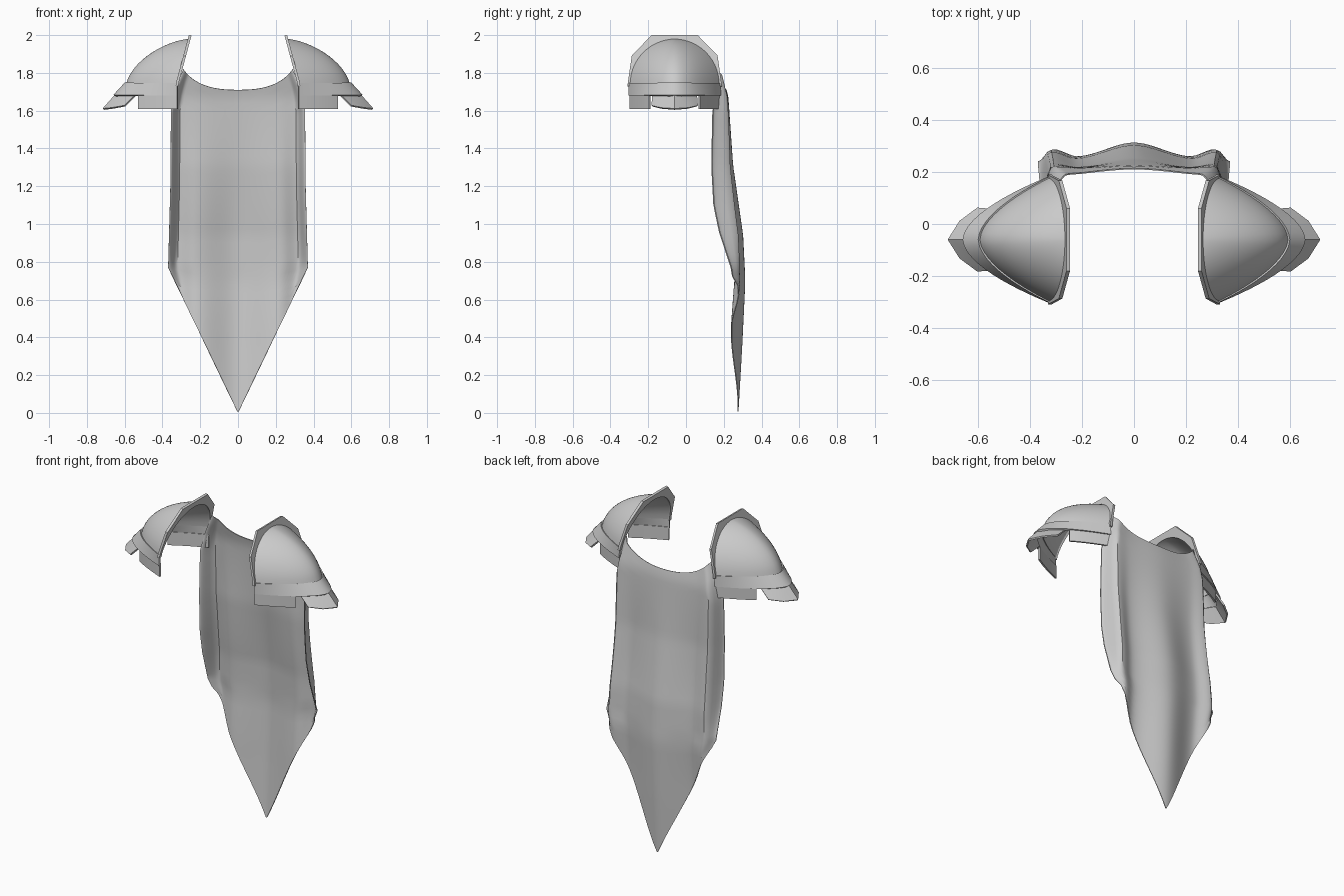
import bpy, bmesh, math

cube = bpy.data.objects.get("Cube")
if cube:
    bpy.data.objects.remove(cube, do_unlink=True)

grey = bpy.data.materials.new("plain grey")
grey.use_nodes = True
grey.diffuse_color = (0.6, 0.6, 0.6, 1)
grey.node_tree.nodes["Principled BSDF"].inputs["Base Color"].default_value = (0.6, 0.6, 0.6, 1)

CY = -0.06      # depth of the shoulder centre line
RIM = 1.74      # height of the dome's lower rim


def sheet(name, rows, thickness, offset=0.0):
    """Skin a grid of points, thicken it and shade it smooth with sharp edges."""
    bm = bmesh.new()
    grid = [[bm.verts.new(p) for p in row] for row in rows]
    for a, b in zip(grid, grid[1:]):
        for i in range(len(a) - 1):
            bm.faces.new((a[i], a[i + 1], b[i + 1], b[i]))
    bmesh.ops.remove_doubles(bm, verts=bm.verts, dist=0.0005)
    bmesh.ops.recalc_face_normals(bm, faces=bm.faces)
    mesh = bpy.data.meshes.new(name)
    bm.to_mesh(mesh)
    bm.free()
    mesh.materials.append(grey)
    ob = bpy.data.objects.new(name, mesh)
    bpy.context.collection.objects.link(ob)
    bpy.ops.object.select_all(action='DESELECT')
    ob.select_set(True)
    bpy.context.view_layer.objects.active = ob
    mod = ob.modifiers.new("thickness", 'SOLIDIFY')
    mod.thickness = thickness
    mod.offset = offset
    bpy.ops.object.modifier_apply(modifier=mod.name)
    bpy.ops.object.shade_smooth_by_angle(angle=math.radians(35))
    return ob


def lerp(points, t):
    """Smoothly interpolate a short list of (position, value) pairs."""
    if t <= points[0][0]:
        return points[0][1]
    for (t0, v0), (t1, v1) in zip(points, points[1:]):
        if t <= t1:
            k = (t - t0) / (t1 - t0)
            return v0 + (v1 - v0) * k * k * (3 - 2 * k)
    return points[-1][1]


def linear(points, t):
    """Straight interpolation of (position, value) pairs."""
    for (t0, v0), (t1, v1) in zip(points, points[1:]):
        if t <= t1:
            return v0 + (v1 - v0) * (t - t0) / (t1 - t0)
    return points[-1][1]


def spread(a, b, n):
    return [a + (b - a) * i / n for i in range(n + 1)]


# Cape: a folded cloth with curled side edges, a scooped neck and a pointed hem
HALF = [(0, 0), (0.77, 0.37), (1.2, 0.358), (1.6, 0.355), (1.7, 0.335), (1.82, 0.29)]
CENTRE = [(0, 0.275), (0.35, 0.295), (0.7, 0.312), (0.94, 0.3), (1.31, 0.247),
          (1.67, 0.222), (1.82, 0.185)]
EDGE = [(0.3, 0.05), (0.77, 0.07), (0.95, 0.12), (1.1, 0.13), (1.6, 0.085), (1.82, 0.02)]
DIP = [(0.4, 0.06), (0.9, 0.05), (1.75, 0.008)]


def cape_point(s, t):
    q = math.sin(s * math.pi / 2)
    z = t * (1.71 + 0.11 * abs(q) ** 2.5)
    x = linear(HALF, z) * q
    dip = lerp(DIP, z)
    reach = abs(x) / max(0.355, linear(HALF, z)) if z < 1.6 else abs(q)
    fold = lerp([(0, 0), (0.62, dip), (0.87, dip * 0.5), (1, linear(EDGE, z))], reach)
    return x, linear(CENTRE, z) - fold, z


corner = 0.77 / 1.82
levels = spread(0.004, corner, 16) + spread(corner, 1, 28)[1:]
sheet("cape", [[cape_point(s, t) for s in spread(-1, 1, 48)] for t in levels], 0.005)


def inner_x(z):
    """The dome's open side leans towards the neck."""
    return 0.32 - 0.27 * max(0, z - RIM)


def plan(side, v, base, span, width, z):
    """Point on the bow-shaped plan of the shoulder armour, v from -1 to 1."""
    return side * (base + span * (1 - abs(v) ** 1.75)), CY + width * v, z


# Shoulder armour, once for each side
for side, word in ((1, "left"), (-1, "right")):
    around = [math.sin(u * math.pi / 2) for u in spread(-1, 1, 32)]

    # Dome
    dome = []
    for a in spread(0, math.pi / 2, 14):
        e = max(0, math.cos(a))
        z = RIM + 0.235 * math.sin(a)
        dome.append([plan(side, v, inner_x(z), 0.268 * e ** 1.25, 0.235 * e, z) for v in around])
    sheet(word + "_shoulder_dome", dome, 0.01)

    # Flared band under the dome
    band = [[plan(side, v, 0.32, span, width, z) for v in around]
            for span, width, z in ((0.275, 0.238, 1.745), (0.335, 0.24, 1.68))]
    sheet(word + "_shoulder_band", band, 0.012)

    # Front and back hanging plates
    for end, place in ((-1, "front"), (1, "back")):
        flap = [[plan(side, end * v, 0.32, 0.325, 0.234, z) for v in spread(0.56, 1, 8)]
                for z in (1.69, 1.61)]
        sheet(f"{word}_{place}_plate", flap, 0.01)

    # Creased outer plate, flaring to a point
    top = [(0.54, 0.115), (0.605, 0.06), (0.645, 0)]
    low = [(0.6, 0.12), (0.668, 0.07), (0.713, 0)]
    tip = []
    for outline, heights in ((top, (1.685, 1.685, 1.685)), (low, (1.625, 1.613, 1.608))):
        half = [(side * x, dy, z) for (x, dy), z in zip(outline, heights)]
        tip.append([(x, CY - dy, z) for x, dy, z in half] +
                   [(x, CY + dy, z) for x, dy, z in half[-2::-1]])
    sheet(word + "_outer_plate", tip, 0.01)

    # Faceted collar standing around the open side of the dome
    facets = [(-0.25, 1.73), (-0.227, 1.89), (-0.12, 2.0), (0.12, 2.0), (0.227, 1.89), (0.25, 1.73)]
    outer, inner = [], []
    for k in spread(0, 5, 30):
        i = min(int(k), 4)
        f = k - i
        dy, z = [p + (q - p) * f for p, q in zip(facets[i], facets[i + 1])]
        outer.append((side * (inner_x(z) + 0.003), CY + dy, z))
        a = math.pi * k / 5
        z = 1.73 + 0.235 * math.sin(a)
        inner.append((side * (inner_x(z) + 0.003), CY - 0.228 * math.cos(a), z))
    sheet(word + "_collar", [outer, inner], 0.014)
